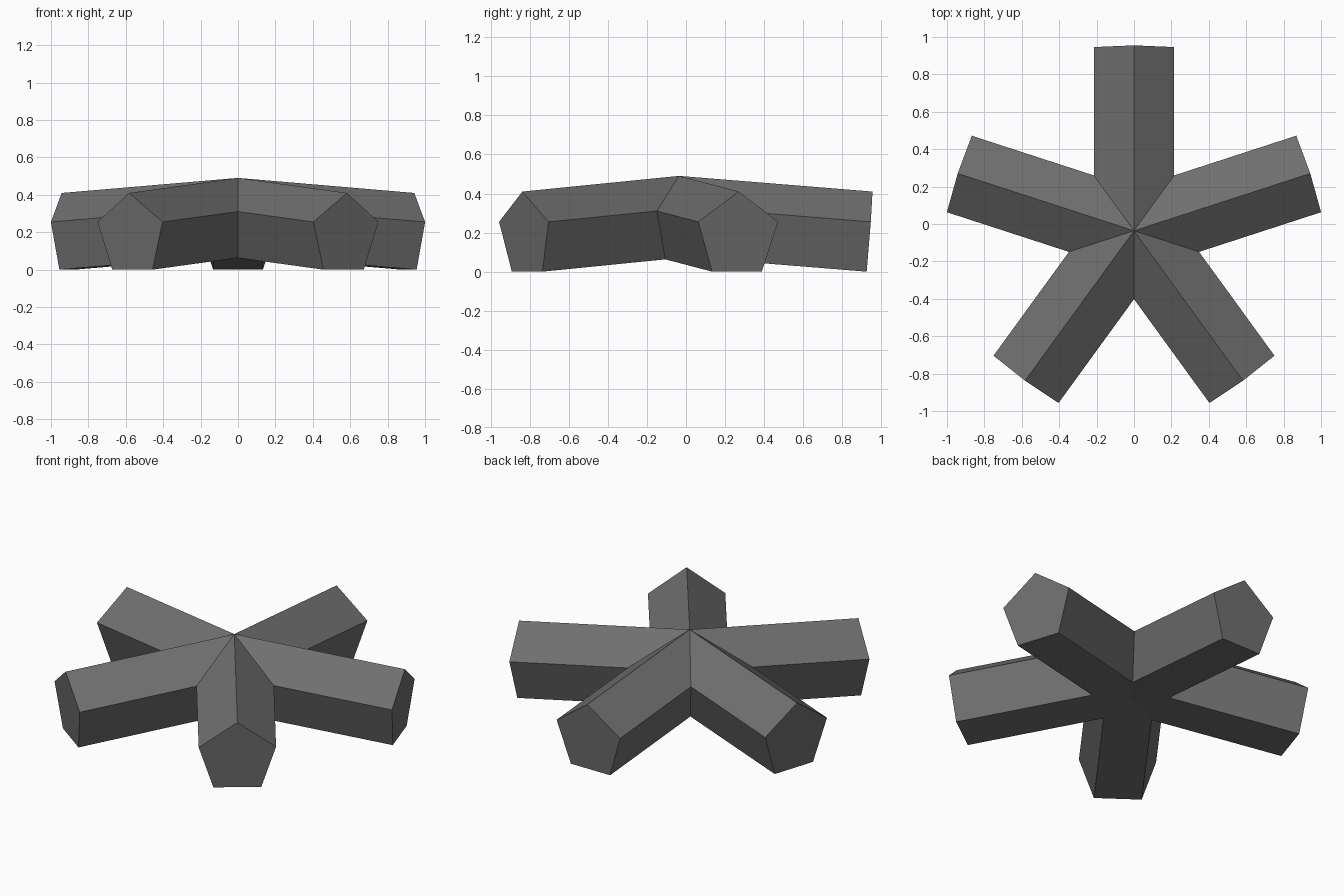
import bpy, bmesh, math
from mathutils import Matrix, Vector

if "Cube" in bpy.data.objects:
    bpy.data.objects.remove(bpy.data.objects["Cube"])

CENTRE_Y = -0.036
SLOPE = 0.081                      # arms droop slightly toward their tips
CROTCH = 1 / math.tan(math.radians(36))

grey = bpy.data.materials.new("dark grey")
grey.diffuse_color = (0.16, 0.16, 0.16, 1)
grey.use_nodes = True
grey.node_tree.nodes["Principled BSDF"].inputs["Base Color"].default_value = grey.diffuse_color

# Pentagonal arm section at the tip: half width, distance along arm, height
TOP, MID, LOW = (0, 0.991, 0.41), (0.215, 0.982, 0.255), (0.133, 0.961, 0.0)


def inner(point, side):
    """Slide a tip corner back along the arm to the mitre with its neighbour."""
    w, d, z = point
    return Vector((side * w, w * CROTCH, z + SLOPE * (d - w * CROTCH)))


def tip(point, side):
    return Vector((side * point[0], point[1], point[2]))


def add_arm(bm, angle):
    """One five-sided arm, open where it mitres into its neighbours."""
    turn = Matrix.Translation((0, CENTRE_Y, 0)) @ Matrix.Rotation(angle, 4, 'Z')

    def face(points):
        bm.faces.new([bm.verts.new(turn @ p) for p in points])

    for s in (-1, 1):
        for a, b in ((TOP, MID), (MID, LOW)):      # roof and side wall
            quad = [inner(a, s), inner(b, s), tip(b, s), tip(a, s)]
            face(quad if s > 0 else quad[::-1])
    base = (0, LOW[1], LOW[2])                     # underside
    face([inner(base, 1), inner(LOW, -1), tip(LOW, -1), tip(LOW, 1), inner(LOW, 1)])
    face([tip(TOP, 1), tip(MID, 1), tip(LOW, 1), tip(LOW, -1), tip(MID, -1)])  # end cap


# Five-armed star
bm = bmesh.new()
for i in range(5):
    add_arm(bm, math.radians(72 * i))
bmesh.ops.remove_doubles(bm, verts=bm.verts, dist=0.001)
bmesh.ops.recalc_face_normals(bm, faces=bm.faces)
mesh = bpy.data.meshes.new("five_armed_star")
bm.to_mesh(mesh)
bm.free()
mesh.materials.append(grey)
star = bpy.data.objects.new("five_armed_star", mesh)
bpy.context.collection.objects.link(star)
